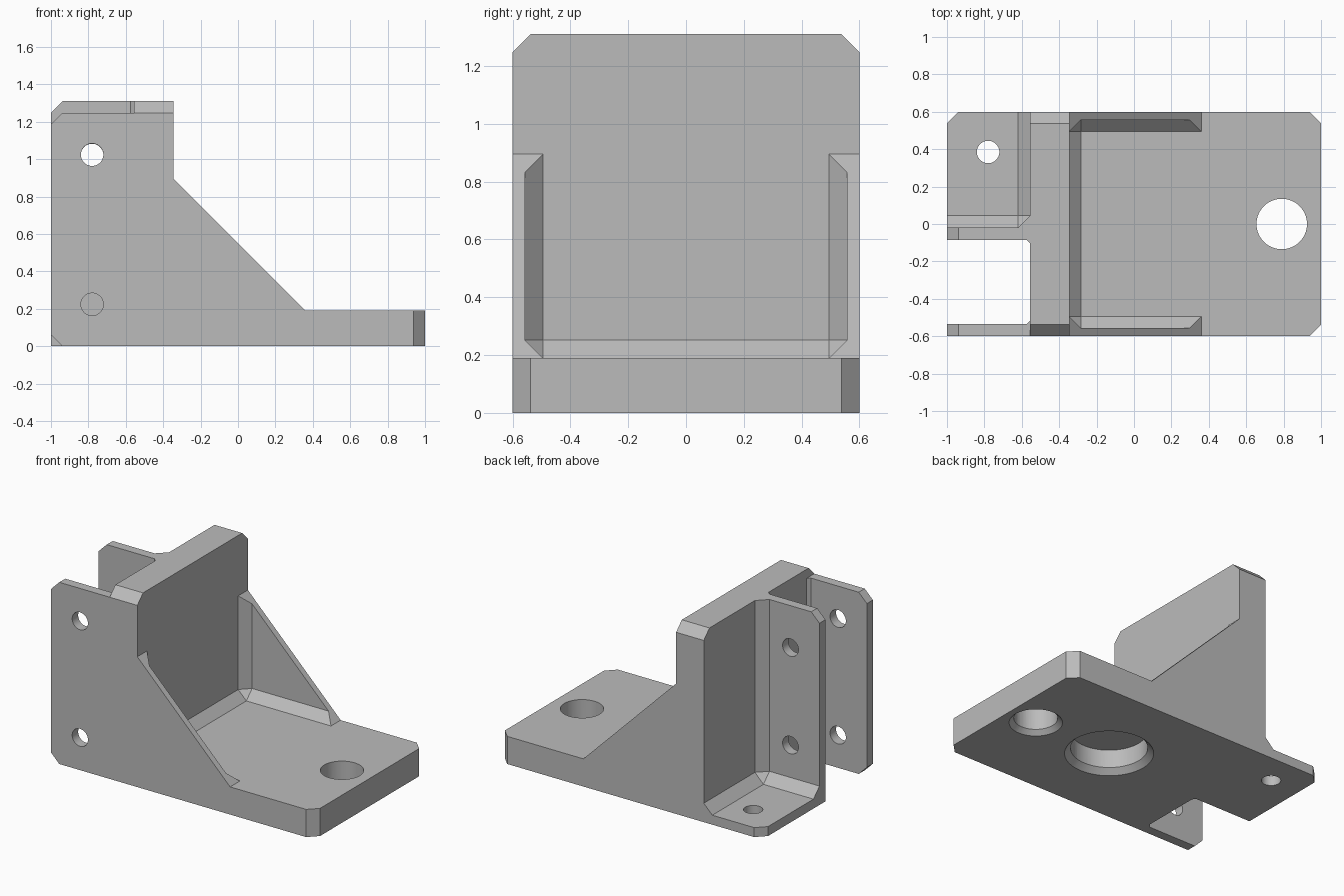
import bpy, bmesh, math
from mathutils import Matrix, Vector

if "Cube" in bpy.data.objects:
    bpy.data.objects.remove(bpy.data.objects["Cube"], do_unlink=True)

C = 0.062       # chamfer size
T = 0.065       # wall thickness
W = 0.6         # half width
TOP = 1.31
BASE = 0.19
BACK = -0.555   # rear face of the upright
FACE = -0.345   # front face of the upright
HOLE_X = -0.78

steel = bpy.data.materials.new("steel_grey")
steel.use_nodes = True
grey = (0.5, 0.5, 0.5, 1)
steel.diffuse_color = grey
steel.node_tree.nodes["Principled BSDF"].inputs["Base Color"].default_value = grey


def finish(bm, name):
    """Turn a closed mesh outward and make it an object."""
    bm.normal_update()
    bmesh.ops.recalc_face_normals(bm, faces=bm.faces[:])
    if bm.calc_volume(signed=True) < 0:
        bmesh.ops.reverse_faces(bm, faces=bm.faces[:])
    mesh = bpy.data.meshes.new(name)
    bm.to_mesh(mesh)
    bm.free()
    mesh.materials.append(steel)
    ob = bpy.data.objects.new(name, mesh)
    bpy.context.scene.collection.objects.link(ob)
    return ob


def prism(name, points, axis, lo, hi):
    """Closed solid from a 2D outline drawn across an axis."""
    place = {"x": lambda p, d: (d, p[0], p[1]),
             "y": lambda p, d: (p[0], d, p[1]),
             "z": lambda p, d: (p[0], p[1], d)}[axis]
    bm = bmesh.new()
    start = [bm.verts.new(place(p, lo)) for p in points]
    end = [bm.verts.new(place(p, hi)) for p in points]
    bm.faces.new(start[::-1])
    bm.faces.new(end)
    for i in range(len(points)):
        bm.faces.new((start[i - 1], start[i], end[i], end[i - 1]))
    return finish(bm, name)


def chamfered_box(name, lo, hi, size):
    bm = bmesh.new()
    bmesh.ops.create_cube(bm, size=1)
    for v in bm.verts:
        v.co = Vector([lo[i] if v.co[i] < 0 else hi[i] for i in range(3)])
    bm.normal_update()
    bmesh.ops.bevel(bm, geom=bm.edges[:], offset=size, segments=1, affect="EDGES")
    return finish(bm, name)


def round_cutter(name, centre, depth, r1, r2, axis="z"):
    bm = bmesh.new()
    bmesh.ops.create_cone(bm, cap_ends=True, segments=64, radius1=r1, radius2=r2, depth=depth)
    if axis == "y":
        bm.transform(Matrix.Rotation(math.pi / 2, 4, "X"))
    bm.transform(Matrix.Translation(centre))
    return finish(bm, name)


def cut(target, cutter):
    """Subtract the cutter and keep the evaluated mesh."""
    mod = target.modifiers.new("cut", "BOOLEAN")
    mod.operation = "DIFFERENCE"
    mod.solver = "EXACT"
    mod.object = cutter
    bpy.context.view_layer.update()
    evaluated = target.evaluated_get(bpy.context.evaluated_depsgraph_get())
    result = bpy.data.meshes.new_from_object(evaluated)
    target.modifiers.remove(mod)
    target.data = result
    bpy.data.objects.remove(cutter, do_unlink=True)


def corner(a, b, da, db):
    """Triangle that trims a right-angle corner at (a, b); da, db point outwards."""
    e = 0.05
    return [(a - da * (C + e), b + db * e), (a + da * e, b - db * (C + e)), (a + da * e, b + db * e)]


# Side silhouette: base, sloping gussets and upright
bracket = prism("angle_bracket", [
    (-1, 0), (1, 0), (1, BASE), (0.36, BASE), (FACE, 0.895), (FACE, TOP),
    (C - 1, TOP), (-1, TOP - C)], "y", -W, W)

# Front pocket between the gussets, rear pocket above the foot
cut(bracket, chamfered_box("front_pocket", (FACE, -0.557, BASE), (2, 0.557, 2), C))
cut(bracket, chamfered_box("rear_pocket", (-2, -0.02, T), (BACK, 2, 2), T))

# Slot between the two rear flanges
s, near, far = 0.02, T - W, -0.02 - T
cut(bracket, prism("slot", [(-2, near), (BACK - s, near), (BACK, near + s),
                            (BACK, far - s), (BACK - s, far), (-2, far)], "z", -1, 2))

# Outer flange is lower, with trimmed corners
flange_top = TOP - C
cut(bracket, prism("flange_top", [(-2, -1), (BACK, -1), (BACK, -0.3), (-2, -0.3)], "z", flange_top, 2))
for z, dz in ((flange_top, 1), (0, -1)):
    cut(bracket, prism("flange_corner", corner(-1, z, -1, dz), "y", -1, -0.3))

# Upright top corners and base plan corners
for side in (-1, 1):
    cut(bracket, prism("upright_corner", corner(side * W, TOP, side, 1), "x", BACK, 0))
    cut(bracket, prism("base_corner", corner(1, side * W, 1, side), "z", -1, 2))
cut(bracket, prism("foot_corner", corner(-1, W, -1, 1), "z", -1, 2))

# Bolt holes in flanges and foot
for y, middle, gap in ((near - T / 2, flange_top / 2, 0.4), (far + T / 2, (TOP + T) / 2, 0.335)):
    for z in (middle - gap, middle + gap):
        cut(bracket, round_cutter("bolt_hole", (HOLE_X, y, z), 0.2, 0.06, 0.06, "y"))
cut(bracket, round_cutter("foot_hole", (HOLE_X, 0.385, 0), 0.5, 0.06, 0.06))

# Countersunk through hole and blind bore from below
for x, r, top, sink in ((0.79, 0.135, 0.5, 0.03), (0.2, 0.238, 0.16, 0.037)):
    cut(bracket, round_cutter("bore", (x, 0, top - 0.5), 1, r, r))
    cut(bracket, round_cutter("countersink", (x, 0, 0), 0.1, r + sink + 0.05, r + sink - 0.05))

# Smooth hole walls, sharp chamfers
for ob in bpy.context.selected_objects:
    ob.select_set(False)
bracket.select_set(True)
bpy.context.view_layer.objects.active = bracket
bpy.ops.object.shade_smooth_by_angle(angle=math.radians(30))
